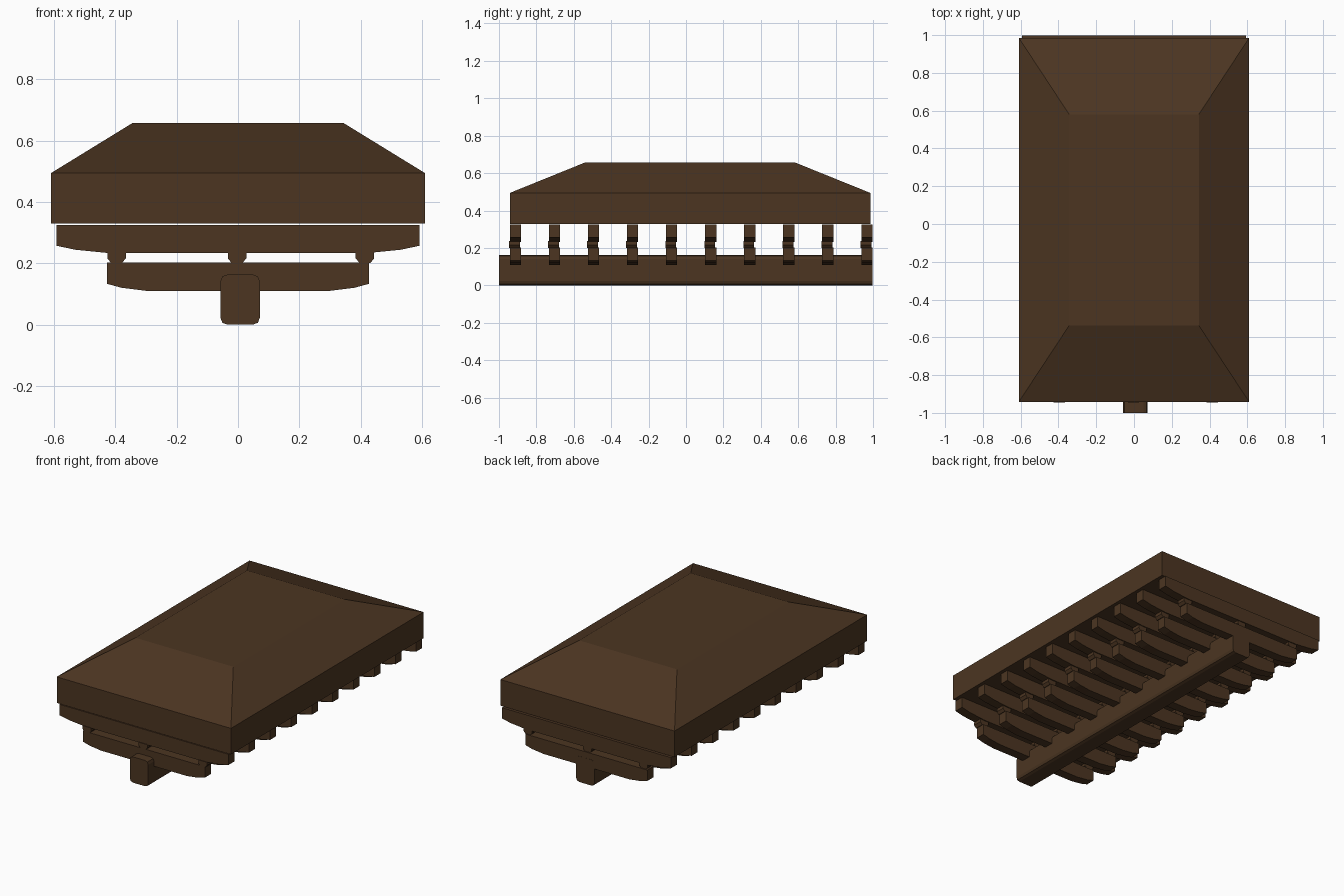
import bpy, bmesh

if "Cube" in bpy.data.objects:
    bpy.data.objects.remove(bpy.data.objects["Cube"])

wood = bpy.data.materials.new("dark brown wood")
wood.diffuse_color = (0.072, 0.036, 0.0155, 1)
wood.use_nodes = True
wood.node_tree.nodes["Principled BSDF"].inputs["Base Color"].default_value = wood.diffuse_color


def finish(bm, name):
    bmesh.ops.recalc_face_normals(bm, faces=bm.faces)
    mesh = bpy.data.meshes.new(name)
    bm.to_mesh(mesh)
    bm.free()
    mesh.materials.append(wood)
    ob = bpy.data.objects.new(name, mesh)
    bpy.context.collection.objects.link(ob)
    return ob


def extrude_profile(name, pts, y0, y1):
    """Prism from an x-z outline, running from y0 to y1."""
    bm = bmesh.new()
    front = [bm.verts.new((x, y0, z)) for x, z in pts]
    back = [bm.verts.new((x, y1, z)) for x, z in pts]
    n = len(pts)
    bm.faces.new(front)
    bm.faces.new(back[::-1])
    for i in range(n):
        j = (i + 1) % n
        bm.faces.new((front[i], back[i], back[j], front[j]))
    return finish(bm, name)


def mirrored(half):
    """Close a right-hand outline with its mirror image."""
    return half + [(-x, z) for x, z in reversed(half)]


# Roof: straight-sided slab with a hipped top
bm = bmesh.new()
rings = []
for w, y0, y1, z in ((0.61, -0.942, 0.986, 0.329),
                     (0.61, -0.942, 0.986, 0.494),
                     (0.343, -0.537, 0.58, 0.658)):
    rings.append([bm.verts.new(p) for p in
                  ((-w, y0, z), (w, y0, z), (w, y1, z), (-w, y1, z))])
for a, b in zip(rings, rings[1:]):
    for i in range(4):
        j = (i + 1) % 4
        bm.faces.new((a[i], a[j], b[j], b[i]))
bm.faces.new(rings[0][::-1])
bm.faces.new(rings[-1])
finish(bm, "hipped_roof")

# Ten rows of stacked bracket beams
upper = mirrored([(0.592, 0.325), (0.592, 0.257), (0.53, 0.244), (0.42, 0.233)])
lower = mirrored([(0.427, 0.202), (0.427, 0.133), (0.38, 0.12), (0.30, 0.11)])
for row in range(10):
    y = -0.912 + row * 0.2088
    extrude_profile("upper_beam", upper, y - 0.03, y + 0.03)
    extrude_profile("lower_beam", lower, y - 0.03, y + 0.03)
    # Spacer blocks between the two beams
    for x in (-0.396, -0.003, 0.414):
        block = [(x + dx, z) for dx, z in
                 ((-0.03, 0.236), (-0.03, 0.216), (-0.017, 0.2),
                  (0.017, 0.2), (0.03, 0.216), (0.03, 0.236))]
        extrude_profile("spacer_block", block, y - 0.034, y + 0.024)

# Long bottom spine with rounded edges
l, r, t, c, k = -0.057, 0.071, 0.163, 0.022, 0.006
spine = [(l + c, 0), (r - c, 0), (r - k, k), (r, c), (r, t - c), (r - k, t - k),
         (r - c, t), (l + c, t), (l + k, t - k), (l, t - c), (l, c), (l + k, k)]
extrude_profile("spine_beam", spine, -1, 0.998)
